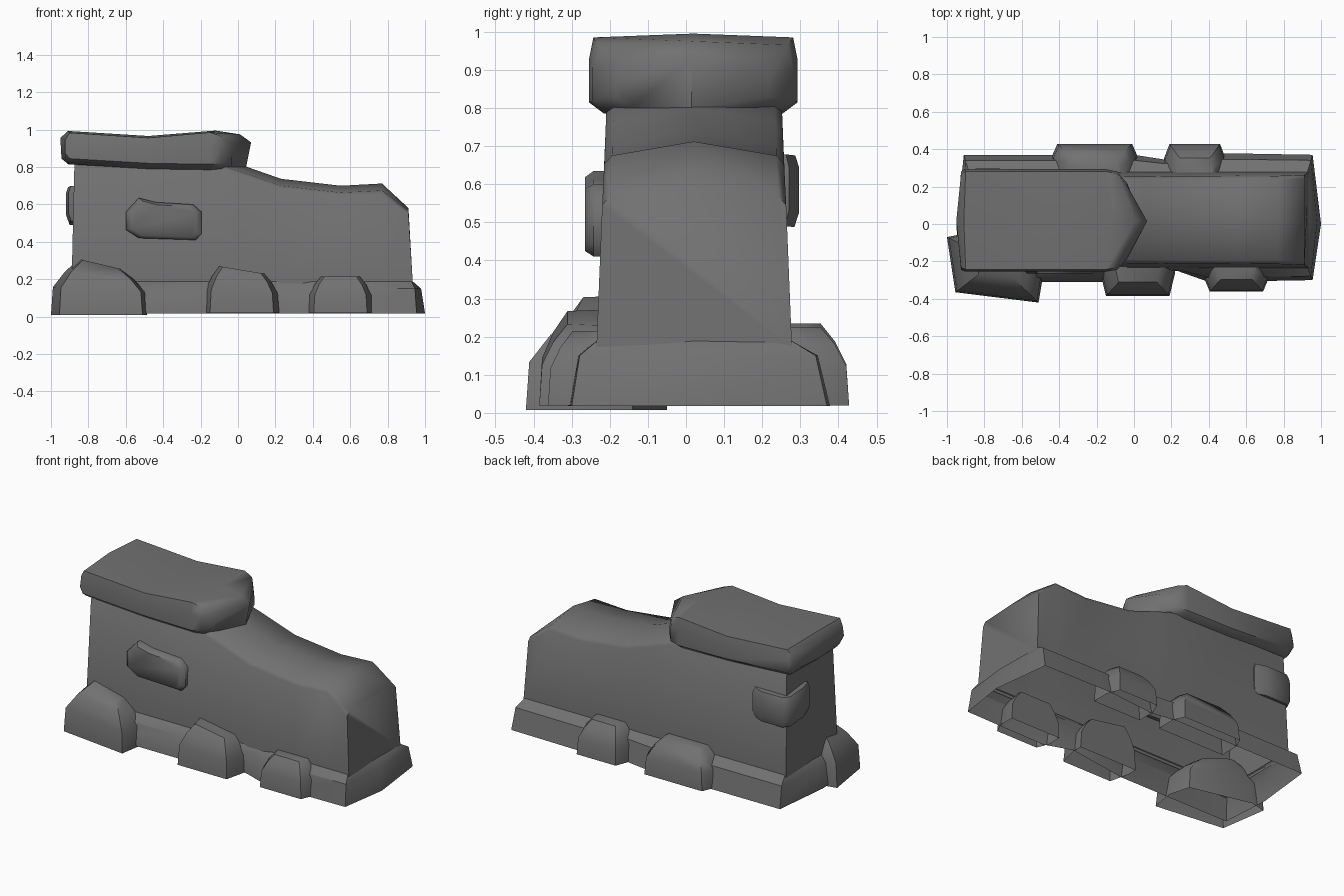
import bpy, bmesh, math

if "Cube" in bpy.data.objects:
    bpy.data.objects.remove(bpy.data.objects["Cube"])

stone = bpy.data.materials.new("dark grey stone")
stone.diffuse_color = (0.165, 0.165, 0.165, 1)
stone.use_nodes = True
stone.node_tree.nodes["Principled BSDF"].inputs["Base Color"].default_value = stone.diffuse_color


def loft(name, rings, closed=True, start=None, end=None, angle=50):
    """Skin a list of point rings; start/end: None, 'cap' or 'halves'."""
    bm = bmesh.new()
    vs = [[bm.verts.new(p) for p in r] for r in rings]
    n = len(vs[0])
    for a, b in zip(vs, vs[1:]):
        for i in range(n if closed else n - 1):
            j = (i + 1) % n
            bm.faces.new((a[i], a[j], b[j], b[i]))
    for ring, mode in ((vs[0], start), (vs[-1], end)):
        if mode == 'cap':
            bm.faces.new(ring)
        elif mode == 'halves':
            h = n // 2
            bm.faces.new(ring[:h + 1])
            bm.faces.new(ring[h:] + ring[:1])
    bmesh.ops.recalc_face_normals(bm, faces=bm.faces)
    me = bpy.data.meshes.new(name)
    bm.to_mesh(me)
    bm.free()
    me.materials.append(stone)
    ob = bpy.data.objects.new(name, me)
    bpy.context.collection.objects.link(ob)
    bpy.ops.object.select_all(action='DESELECT')
    ob.select_set(True)
    bpy.context.view_layer.objects.active = ob
    bpy.ops.object.shade_smooth_by_angle(angle=math.radians(angle))
    return ob


# Main body: cross-sections along x (top x, bottom x, ridge height), open below
body = []
for xt, xb, z in ((-.875, -.89, .86), (-.5, -.5, .86), (-.1, -.1, .85), (.05, .05, .80),
                  (.23, .23, .737), (.55, .55, .70), (.77, .78, .712), (.912, .935, .58)):
    d = .04 if z > .6 else .015
    s = .02 * (z - .2) / .5
    body.append([(xb, -.235, .17), (xt, -.235 + s, z - d - .02), (xt, -.215 + s, z - d + .003),
                 (xt, .02, z), (xt, .258 - s, z - d + .003), (xt, .278 - s, z - d - .02),
                 (xb, .278, .17)])
loft("rock_body", body, closed=False, start='cap', end='cap')

# Top slab: closed cross-sections along x (x, bow of middle, low z, high z, y min, y max)
slab = []
for x, bow, lo, hi, y0, y1 in ((-.925, -.025, .845, .955, -.245, .28), (-.9, -.01, .815, .993, -.255, .293),
                               (-.48, 0, .79, .966, -.255, .293), (-.15, .03, .785, .995, -.255, .293),
                               (-.09, .10, .79, .975, -.245, .28), (-.035, .105, .80, .932, -.185, .215)):
    m = (y0 + y1) / 2
    slab.append([(x + bow * .75, m, lo), (x, y0 + .04, lo), (x, y0, lo + .03), (x, y0, hi - .07),
                 (x, y0 + .012, hi - .01), (x + bow, m, hi), (x, y1 - .012, hi - .01),
                 (x, y1, hi - .07), (x, y1, lo + .03), (x, y1 - .04, lo)])
loft("top_slab", slab, start='halves', end='halves')

# Base skirt: outer outline paired with the inner outline against the body
outer = [(1, 0), (.955, .37), (.5, .378), (.16, .345), (0, .37), (-.91, .368), (-.95, 0),
         (-.93, -.31), (-.17, -.31), (.23, -.25), (.4, -.31), (.955, -.30)]
inner = [(.93, .02), (.925, .272), (.5, .272), (.16, .272), (0, .272), (-.88, .272), (-.885, .02),
         (-.88, -.23), (-.17, -.23), (.23, -.23), (.4, -.23), (.925, -.23)]


def between(t, z):
    return [(a[0] + (b[0] - a[0]) * t, a[1] + (b[1] - a[1]) * t, z) for a, b in zip(outer, inner)]


loft("base_skirt", [between(0, .018), between(.3, .15), between(1, .192)], angle=40)


# Foot boulders: plan outlines that shrink towards a centre as they rise
def boulder(name, outline, centre, top, slope=0, shrink=.5, foot=.02):
    cx, cy = centre
    rings = []
    for s, t in ((1, 0), (.96, .5), (.5 + shrink / 2, .78), (shrink, 1)):
        rings.append([(cx + (x - cx) * s, cy + (y - cy) * s,
                       foot + (top - foot + slope * (x - cx)) * t) for x, y in outline])
    loft(name, rings, end='cap')


def half_boulder(name, x0, x1, wall, skirt, face, top, slope=0, inset=.03):
    outline = [(x0, wall), (x0, skirt), (x0 + inset, face), (x1 - inset, face),
               (x1, skirt), (x1, wall)]
    boulder(name, outline, ((x0 + x1) / 2, wall), top, slope, .6)


boulder("boulder_front_left",
        [(-1, -.07), (-.955, -.365), (-.51, -.42), (-.485, -.27), (-.52, -.14), (-.9, -.05)],
        (-.74, -.2), .282, -.1, .42, .008)
half_boulder("boulder_front_middle", -.18, .22, -.2, -.26, -.385, .25, -.1)
half_boulder("boulder_front_right", .375, .72, -.2, -.29, -.362, .215)
half_boulder("boulder_back_middle", -.44, .02, .24, .36, .428, .235)
half_boulder("boulder_back_right", .16, .49, .24, .35, .428, .225)

# Raised stone on the front wall
plate = [(-.6, .56), (-.53, .635), (-.44, .612), (-.24, .60), (-.195, .56), (-.195, .445),
         (-.225, .41), (-.53, .42), (-.6, .465)]


def plate_ring(s, y):
    return [(-.4 + (x + .4) * s, y, .515 + (z - .515) * s) for x, z in plate]


loft("front_wall_stone", [plate_ring(1, -.2), plate_ring(1, -.242), plate_ring(.86, -.265)], end='cap')

# Raised stone wrapping the back left corner
corner = [(-.905, .06), (-.92, .12), (-.915, .26), (-.88, .295), (-.72, .297), (-.65, .27), (-.66, .08)]


def corner_ring(s, z):
    return [(-.77 + (x + .77) * s, .17 + (y - .17) * s, z - (y - .17) * .1) for x, y in corner]


loft("corner_wall_stone", [corner_ring(.9, .50), corner_ring(1, .54), corner_ring(1, .655),
                           corner_ring(.92, .688)], start='cap', end='cap')
